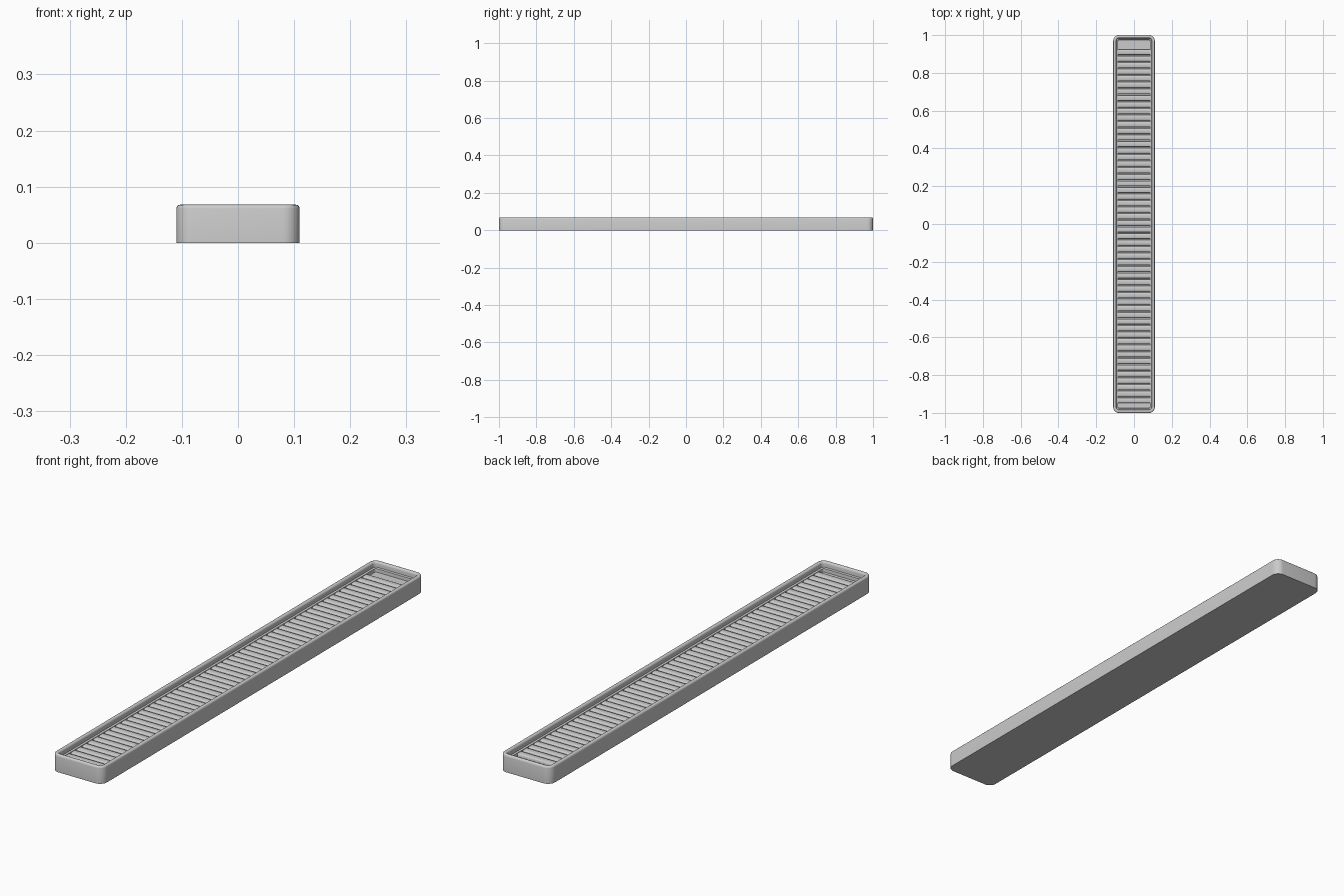
import bpy, bmesh, math

if "Cube" in bpy.data.objects:
    bpy.data.objects.remove(bpy.data.objects["Cube"])

HX, HY, R, SEG = 0.11, 1.0, 0.03, 8


def finish(name, bm):
    bmesh.ops.recalc_face_normals(bm, faces=bm.faces[:])
    me = bpy.data.meshes.new(name)
    bm.to_mesh(me)
    bm.free()
    ob = bpy.data.objects.new(name, me)
    bpy.context.collection.objects.link(ob)
    bpy.ops.object.select_all(action='DESELECT')
    ob.select_set(True)
    bpy.context.view_layer.objects.active = ob
    bpy.ops.object.shade_smooth_by_angle(angle=math.radians(35))
    return ob


def rounded_loop(bm, inset, z):
    r = max(R - inset, 0.008)
    cx, cy = HX - inset - r, HY - inset - r
    loop = []
    for q, (sx, sy) in enumerate(((1, 1), (-1, 1), (-1, -1), (1, -1))):
        for i in range(SEG + 1):
            a = math.pi / 2 * (q + i / SEG)
            loop.append(bm.verts.new((sx * cx + r * math.cos(a), sy * cy + r * math.sin(a), z)))
    return loop


# Tray: outer wall, rounded rim, inner ledge and recessed floor
profile = [(0, 0), (0, 0.061), (0.001, 0.0645), (0.0035, 0.067), (0.007, 0.068),
           (0.010, 0.068), (0.013, 0.067), (0.0155, 0.0645), (0.0165, 0.061),
           (0.017, 0.047), (0.024, 0.045), (0.025, 0.032)]
bm = bmesh.new()
loops = [rounded_loop(bm, i, z) for i, z in profile]
for a, b in zip(loops, loops[1:]):
    n = len(a)
    for i in range(n):
        j = (i + 1) % n
        bm.faces.new((a[i], a[j], b[j], b[i]))
bm.faces.new(loops[0])
bm.faces.new(loops[-1])
finish("tray", bm)

# Slats: a row of cross ribs with rounded top edges
COUNT, PITCH, FIRST = 54, 0.0348, -0.934
half = [(0.0145, 0.030), (0.0145, 0.039), (0.0125, 0.042), (0.009, 0.0435)]
section = half + [(-y, z) for y, z in reversed(half)]
bm = bmesh.new()
for k in range(COUNT):
    yc = FIRST + k * PITCH
    ends = [[bm.verts.new((x, yc + y, z)) for y, z in section] for x in (-0.0855, 0.0855)]
    n = len(section)
    for i in range(n):
        j = (i + 1) % n
        bm.faces.new((ends[0][i], ends[0][j], ends[1][j], ends[1][i]))
    for e in ends:
        bm.faces.new(e)
finish("slats", bm)
